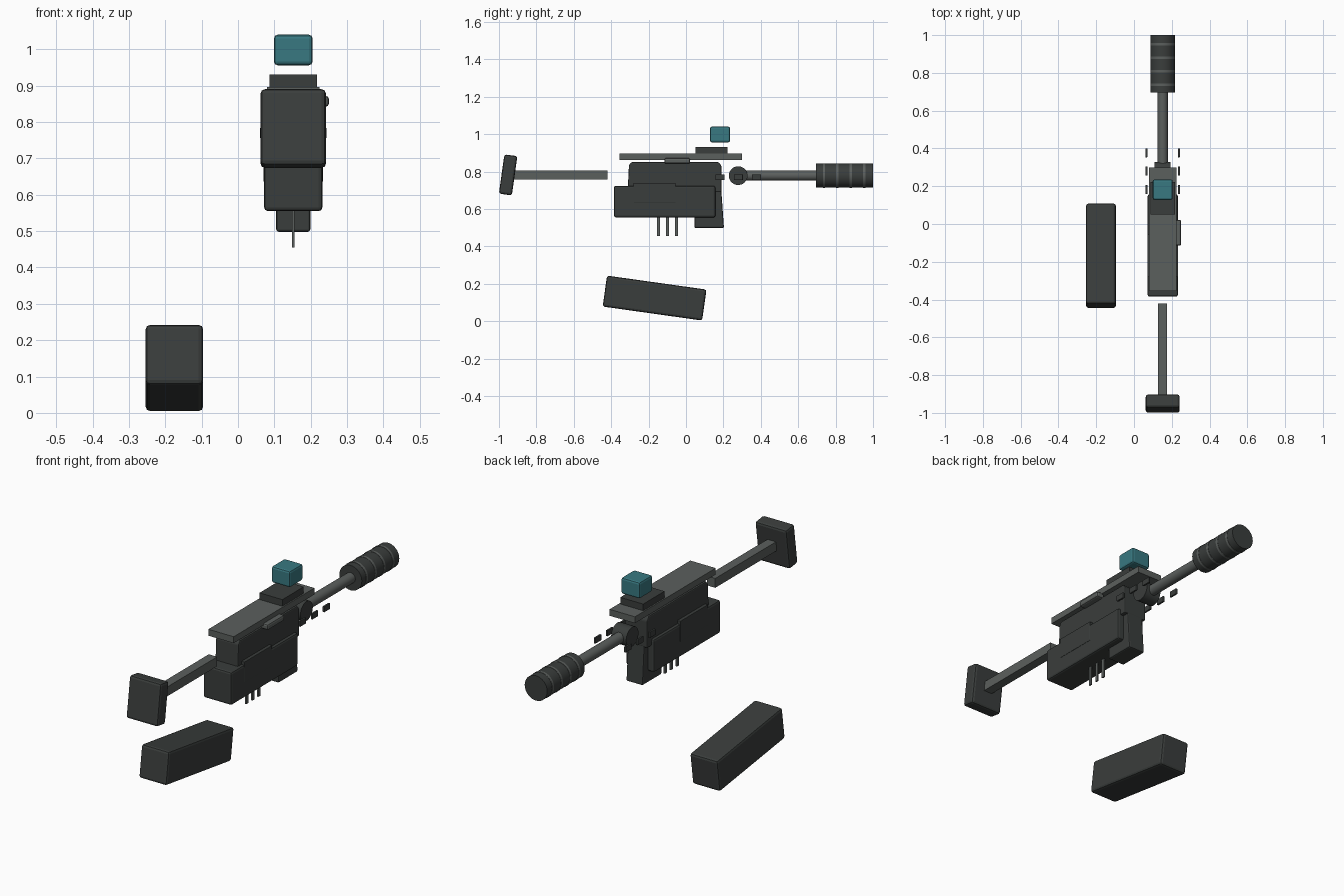
import bpy, bmesh
from math import radians, pi
from mathutils import Matrix

if "Cube" in bpy.data.objects:
    bpy.data.objects.remove(bpy.data.objects["Cube"])

CX = 0.152   # centre line of the assembly
AZ = 0.778   # height of the barrel axis


def material(name, rgb):
    m = bpy.data.materials.new(name)
    m.diffuse_color = (*rgb, 1)
    m.use_nodes = True
    m.node_tree.nodes["Principled BSDF"].inputs["Base Color"].default_value = m.diffuse_color
    return m


DARK = material("dark_polymer", (0.042, 0.047, 0.045))
STEEL = material("steel", (0.105, 0.115, 0.11))
TEAL = material("teal_glass", (0.04, 0.19, 0.22))


def finish(name, bm, mat, bevel=0.0):
    bmesh.ops.recalc_face_normals(bm, faces=bm.faces)
    me = bpy.data.meshes.new(name)
    bm.to_mesh(me)
    bm.free()
    me.materials.append(mat)
    ob = bpy.data.objects.new(name, me)
    bpy.context.collection.objects.link(ob)
    if bevel:
        b = ob.modifiers.new("bevel", "BEVEL")
        b.width, b.segments, b.limit_method = bevel, 2, "ANGLE"
    return ob


def box(name, loc, size, mat, bevel=0.0, tilt=0.0):
    bm = bmesh.new()
    bmesh.ops.create_cube(bm, size=1)
    bmesh.ops.scale(bm, vec=size, verts=bm.verts)
    ob = finish(name, bm, mat, bevel)
    ob.location = loc
    ob.rotation_euler.x = radians(tilt)
    return ob


def span(name, x, y, z, mat, bevel=0.0):
    """Box given by its (min, max) range on each axis."""
    return box(name, [sum(r) / 2 for r in (x, y, z)], [r[1] - r[0] for r in (x, y, z)], mat, bevel)


def plate(name, pts, width, mat, bevel=0.0):
    """Side profile (y, z) extruded across x about the centre line."""
    bm = bmesh.new()
    f = bm.faces.new([bm.verts.new((CX - width / 2, y, z)) for y, z in pts])
    ext = bmesh.ops.extrude_face_region(bm, geom=[f])["geom"]
    bmesh.ops.translate(bm, vec=(width, 0, 0), verts=[v for v in ext if isinstance(v, bmesh.types.BMVert)])
    return finish(name, bm, mat, bevel)


def tube(name, y, length, radius, mat, axis="Y", bevel=0.0):
    rot = Matrix.Rotation(pi / 2, 4, "X" if axis == "Y" else "Y")
    bm = bmesh.new()
    bmesh.ops.create_cone(bm, cap_ends=True, segments=32, radius1=radius, radius2=radius, depth=length, matrix=rot)
    ob = finish(name, bm, mat, bevel)
    ob.location = (CX, y, AZ)
    bpy.context.view_layer.objects.active = ob
    ob.select_set(True)
    bpy.ops.object.shade_smooth_by_angle(angle=radians(35))
    ob.select_set(False)
    return ob


def mid(w):
    return (CX - w / 2, CX + w / 2)


# detached box lying below
box("loose_box", (-0.175, -0.168, 0.1235), (0.158, 0.537, 0.167), DARK, 0.012, -8)

# rear strut and pad
span("rear_strut", mid(0.048), (-0.92, -0.42), (0.757, 0.805), STEEL)
box("rear_pad", (CX, -0.951, 0.782), (0.18, 0.07, 0.212), DARK, 0.012, -8)

# main body
span("lower_body", mid(0.16), (-0.385, 0.157), (0.555, 0.724), DARK, 0.01)
plate("upper_body", [(-0.312, 0.69), (0.19, 0.69), (0.19, 0.83), (0.175, 0.85), (-0.292, 0.85), (-0.305, 0.835)],
      0.13, DARK, 0.006)
span("side_panel", mid(0.163), (-0.28, -0.055), (0.635, 0.74), DARK, 0.002)
plate("front_foot", [(0.045, 0.498), (0.203, 0.498), (0.188, 0.71), (0.045, 0.71)], 0.094, DARK, 0.007)

# thin prongs under the body
for i, y in enumerate((-0.147, -0.098, -0.05)):
    span(f"prong_{i}", mid(0.008), (y - 0.008, y + 0.008), (0.455, 0.56), STEEL)

# top rail, riser and viewer block
span("top_rail", mid(0.144), (-0.355, 0.30), (0.863, 0.896), STEEL)
span("riser", mid(0.13), (0.05, 0.223), (0.896, 0.93), DARK)
span("viewer_block", mid(0.106), (0.128, 0.236), (0.956, 1.04), TEAL, 0.01)

# side lever
span("side_lever", (0.205, 0.25), (-0.115, 0.022), (0.842, 0.872), STEEL, 0.009)

# hinge, front tube and ribbed cylinder
tube("hinge", 0.279, 0.085, 0.05, DARK, axis="X")
tube("front_tube", 0.49, 0.44, 0.027, STEEL)
tube("ribbed_cylinder", 0.848, 0.304, 0.064, DARK)
for i in range(4):
    tube(f"rib_{i}", 0.738 + i * 0.0715, 0.013, 0.0655, STEEL)

# floating tabs on both sides of the hinge
for side in (-1, 1):
    for i, y in enumerate((0.182, 0.28, 0.377)):
        box(f"tab_{side}_{i}", (CX + side * 0.086, y, 0.77), (0.01, 0.048, 0.03), DARK, 0.002)
